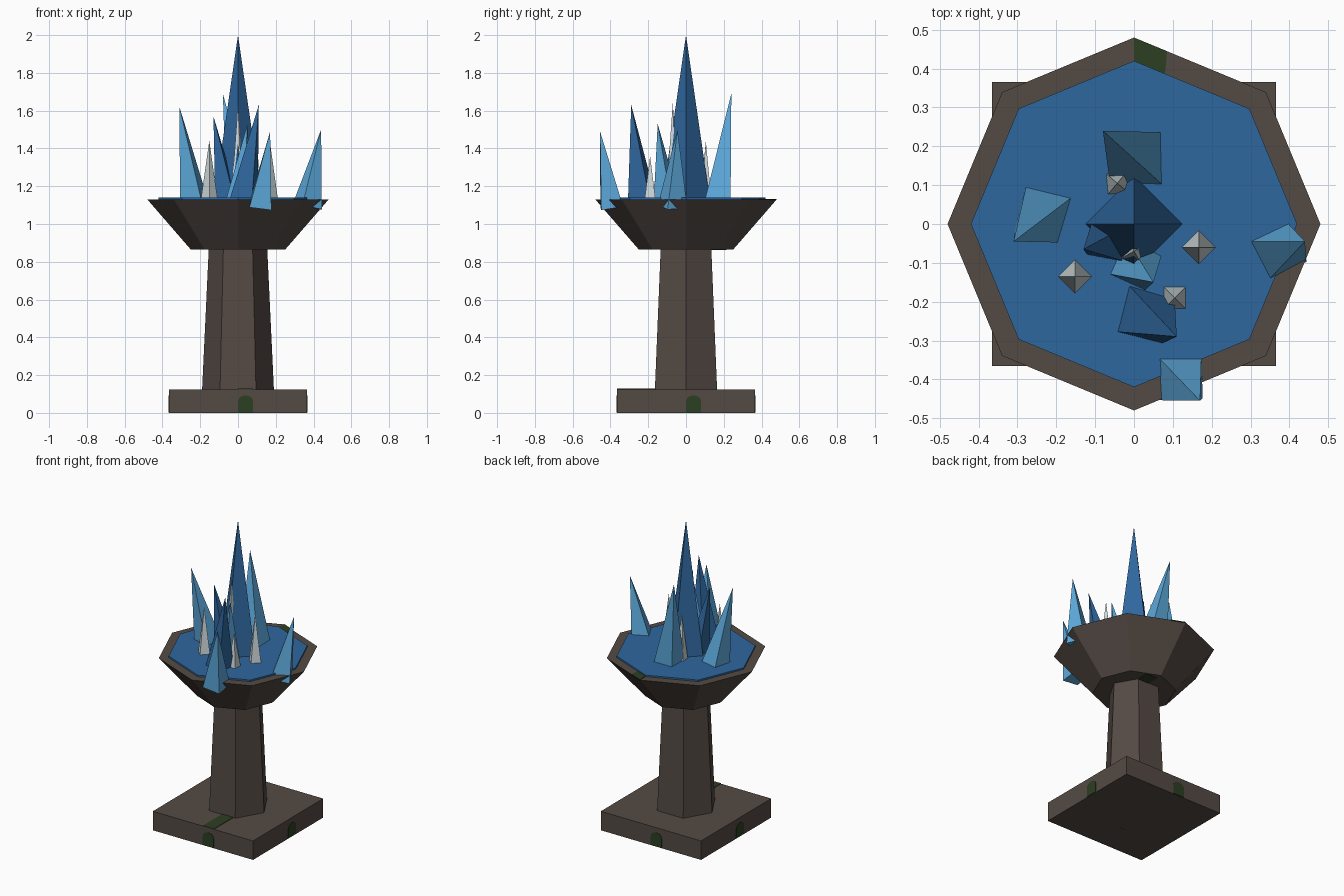
import bpy, bmesh, math
from mathutils import Vector

cube = bpy.data.objects.get("Cube")
if cube:
    bpy.data.objects.remove(cube, do_unlink=True)


def material(name, rgb):
    """Flat colour given as sRGB bytes, stored linear."""
    lin = [((c / 255 + 0.055) / 1.055) ** 2.4 for c in rgb] + [1]
    m = bpy.data.materials.new(name)
    m.use_nodes = True
    m.diffuse_color = lin
    m.node_tree.nodes["Principled BSDF"].inputs["Base Color"].default_value = lin
    return m


STONE = material("brown stone", (84, 74, 68))
MOSS = material("dark moss", (44, 62, 34))
WATER = material("deep blue", (47, 103, 158))
LIGHT = material("light blue crystal", (92, 168, 218))
PALE = material("pale crystal", (205, 216, 218))


def finish(name, bm, mat):
    bmesh.ops.recalc_face_normals(bm, faces=bm.faces)
    mesh = bpy.data.meshes.new(name)
    bm.to_mesh(mesh)
    bm.free()
    mesh.materials.append(mat)
    ob = bpy.data.objects.new(name, mesh)
    bpy.context.collection.objects.link(ob)
    return ob


def prism(name, sides, r_low, r_high, z_low, z_high, mat, turn=0.0):
    """Tapered solid with regular polygon ends."""
    bm = bmesh.new()
    rings = []
    for r, z in ((r_low, z_low), (r_high, z_high)):
        angles = [turn + math.tau * i / sides for i in range(sides)]
        rings.append([bm.verts.new((r * math.cos(a), r * math.sin(a), z)) for a in angles])
        bm.faces.new(rings[-1])
    for i in range(sides):
        j = (i + 1) % sides
        bm.faces.new((rings[0][i], rings[0][j], rings[1][j], rings[1][i]))
    return finish(name, bm, mat)


def crystal(name, centre, radius, turn, apex, mat):
    """Four-sided spike whose base is square to its leaning axis."""
    centre, apex = Vector(centre), Vector(apex)
    lean = Vector((0, 0, 1)).rotation_difference(apex - centre)
    bm = bmesh.new()
    tip = bm.verts.new(apex)
    ring = []
    for i in range(4):
        a = math.radians(turn + 90 * i)
        ring.append(bm.verts.new(centre + lean @ Vector((radius * math.cos(a), radius * math.sin(a), 0))))
    bm.faces.new(ring)
    for i in range(4):
        bm.faces.new((ring[i], ring[(i + 1) % 4], tip))
    return finish(name, bm, mat)


def plate(name, points, normal, mat, half=0.003):
    """Thin plate straddling a surface."""
    bm = bmesh.new()
    n = Vector(normal) * half
    low = [bm.verts.new(Vector(p) - n) for p in points]
    high = [bm.verts.new(Vector(p) + n) for p in points]
    bm.faces.new(low)
    bm.faces.new(high)
    for i in range(len(points)):
        j = (i + 1) % len(points)
        bm.faces.new((low[i], low[j], high[j], high[i]))
    return finish(name, bm, mat)


def moss_patch(name, origin, u, v, length, width=0.08):
    """Round-ended strip growing along v from its origin edge."""
    origin, u, v = Vector(origin), Vector(u), Vector(v)
    pts = [origin, origin + u * width]
    for i in range(7):
        a = math.pi * i / 6
        pts.append(origin + u * width / 2 * (1 + math.cos(a)) + v * (length - 0.03 + 0.03 * math.sin(a)))
    return plate(name, pts, u.cross(v), MOSS)


# Stone body
HALF, BASE_TOP, BOWL_LOW, RIM = 0.365, 0.125, 0.865, 1.13
prism("base_slab", 4, HALF * math.sqrt(2), HALF * math.sqrt(2), 0, BASE_TOP, STONE, math.pi / 4)
prism("pillar", 6, 0.19, 0.155, BASE_TOP, BOWL_LOW, STONE)
prism("bowl", 8, 0.25, 0.48, BOWL_LOW, RIM, STONE)
prism("water", 8, 0.42, 0.42, RIM - 0.01, RIM + 0.01, WATER)

# Moss on every side of the slab, its top and underside, and the bowl
for side, (nx, ny) in {"front": (0, -1), "left": (1, 0), "back": (0, 1), "right": (-1, 0)}.items():
    moss_patch("moss_" + side, (nx * HALF, ny * HALF, 0.003), (-ny, nx, 0), (0, 0, 1), 0.09)
moss_patch("moss_slab_top", (0, -HALF, BASE_TOP), (1, 0, 0), (0, 1, 0), 0.52)
moss_patch("moss_slab_underside", (0, HALF, 0.003), (-1, 0, 0), (0, -1, 0), 0.52)
moss_patch("moss_bowl_underside", (0, 0.215, BOWL_LOW), (1, 0, 0), (0, -1, 0), 0.2)
plate("moss_rim", [(0, 0.48, RIM), (0.085, 0.445, RIM), (0.08, 0.387, RIM), (0, 0.42, RIM)], (0, 0, 1), MOSS)

# Large blue crystals: name, base centre, radius, turn, apex, material
Z = 1.09
for name, x, y, r, turn, apex, mat in (
    ("centre_spike", 0, 0, 0.132, 0, (0, 0, 2.0), WATER),
    ("front_dark_spike", 0.025, -0.23, 0.092, 30, (0.11, -0.29, 1.63), WATER),
    ("inner_dark_spike", -0.055, -0.035, 0.08, 35, (-0.13, -0.065, 1.57), WATER),
    ("inner_light_spike", 0, -0.1, 0.078, 20, (0.05, -0.15, 1.53), LIGHT),
    ("back_spike", 0.01, 0.165, 0.1, 45, (-0.08, 0.24, 1.69), LIGHT),
    ("right_spike", -0.23, 0.03, 0.09, 30, (-0.31, -0.045, 1.62), LIGHT),
    ("left_spike", 0.366, -0.071, 0.083, 72, (0.44, -0.045, 1.5), LIGHT),
    ("front_light_spike", 0.117, -0.393, 0.083, 47, (0.17, -0.455, 1.49), LIGHT),
):
    crystal(name, (x, y, Z), r, turn, apex, mat)

# Small pale crystals standing upright
for i, (x, y, r, turn, top) in enumerate((
    (-0.152, -0.135, 0.05, 0, 1.44),
    (0.167, -0.06, 0.05, 0, 1.45),
    (0.105, -0.19, 0.048, 45, 1.36),
    (-0.043, 0.105, 0.043, 50, 1.44),
    (0, -0.07, 0.045, 30, 1.64),
)):
    crystal("pale_crystal_%d" % (i + 1), (x, y, Z), r, turn, (x, y, top), PALE)
